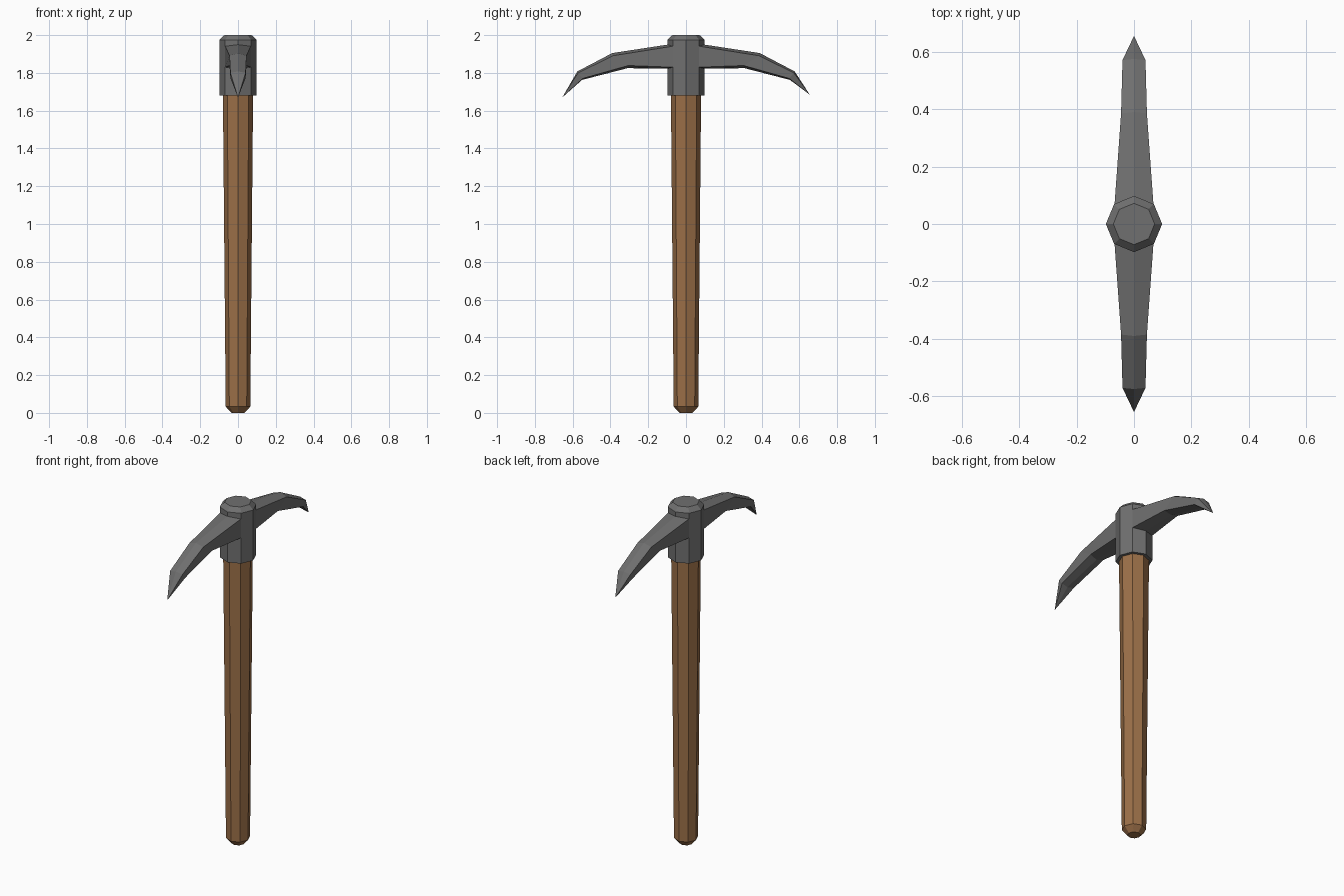
import bpy, bmesh, math

if "Cube" in bpy.data.objects:
    bpy.data.objects.remove(bpy.data.objects["Cube"])

def material(name, rgb):
    m = bpy.data.materials.new(name)
    m.diffuse_color = (*rgb, 1)
    m.use_nodes = True
    m.node_tree.nodes["Principled BSDF"].inputs["Base Color"].default_value = m.diffuse_color
    return m

def finish(bm, name, mat):
    bmesh.ops.recalc_face_normals(bm, faces=bm.faces)
    me = bpy.data.meshes.new(name)
    bm.to_mesh(me)
    bm.free()
    me.materials.append(mat)
    ob = bpy.data.objects.new(name, me)
    bpy.context.collection.objects.link(ob)
    return ob

def bridge(bm, a, b):
    n = len(a)
    for i in range(n):
        j = (i + 1) % n
        bm.faces.new((a[i], a[j], b[j], b[i]))

def octagon_column(name, profile, mat):
    """Stack of eight-sided rings from (radius, z) pairs, capped at both ends."""
    bm = bmesh.new()
    rings = [[bm.verts.new((r * math.cos(k * math.pi / 4),
                            r * math.sin(k * math.pi / 4), z)) for k in range(8)]
             for r, z in profile]
    for a, b in zip(rings, rings[1:]):
        bridge(bm, a, b)
    bm.faces.new(rings[0])
    bm.faces.new(rings[-1])
    return finish(bm, name, mat)

def pick_arm(name, side, tip_z, mat):
    """Six-sided tapering arm: ridge on top, keel below, ending in a point."""
    # ridge y, ridge z, keel y, keel z, half width, shoulder drop, shoulder setback
    sections = [(0.095, 1.95, 0.095, 1.822, 0.068, 0.008, 0.03),
                (0.39, 1.905, 0.31, 1.825, 0.045, 0.014, 0.005),
                (0.575, 1.808, 0.55, 1.763, 0.04, 0.008, 0.004)]
    bm = bmesh.new()
    rings = []
    for ty, tz, by, bz, w, d, s in sections:
        pts = [(0, ty, tz), (w, ty - s, tz - d), (w, by - s, bz + d),
               (0, by, bz), (-w, by - s, bz + d), (-w, ty - s, tz - d)]
        rings.append([bm.verts.new((x, side * y, z)) for x, y, z in pts])
    for a, b in zip(rings, rings[1:]):
        bridge(bm, a, b)
    tip = bm.verts.new((0, side * 0.655, tip_z))
    last = rings[-1]
    for i in range(6):
        bm.faces.new((last[i], last[(i + 1) % 6], tip))
    bm.faces.new(rings[0])
    return finish(bm, name, mat)

wood = material("wood", (0.33, 0.16, 0.065))
metal = material("metal", (0.16, 0.16, 0.16))

# Tapered wooden handle with chamfered foot
octagon_column("handle", [(0.035, 0), (0.065, 0.033), (0.08, 1.70)], wood)

# Metal socket with bevelled top
octagon_column("head_socket", [(0.098, 1.68), (0.098, 1.975), (0.072, 2.0)], metal)

# Two curved pick arms
pick_arm("front_pick", -1, 1.67, metal)
pick_arm("back_pick", 1, 1.685, metal)
